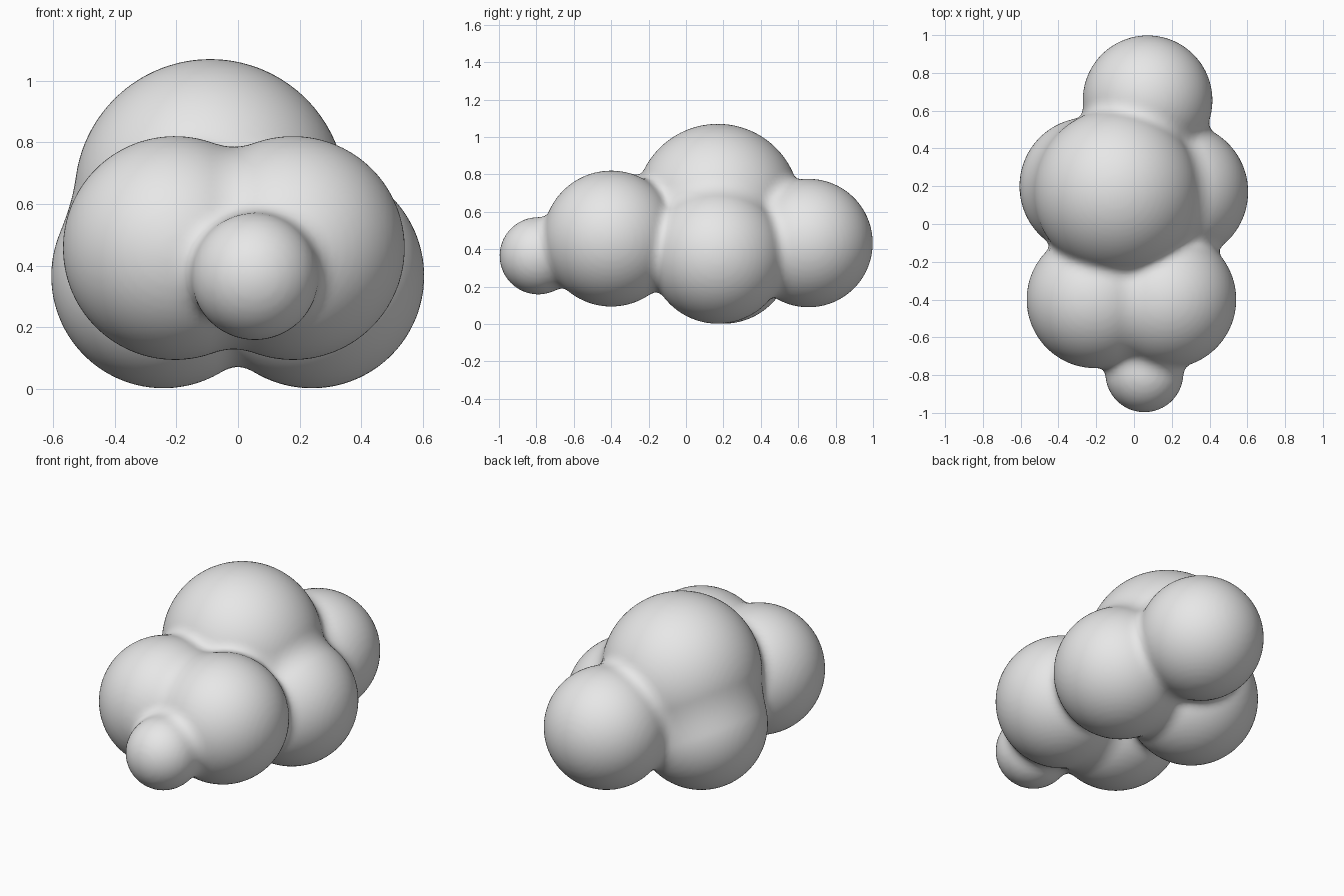
import bpy, bmesh
from mathutils import Matrix, Vector

if "Cube" in bpy.data.objects:
    bpy.data.objects.remove(bpy.data.objects["Cube"])

# Puffs: centre x, y, z and radius
PUFFS = [
    ((-0.205, -0.40, 0.457), 0.363),   # front left
    ((0.178, -0.40, 0.457), 0.363),    # front right
    ((-0.242, 0.20, 0.366), 0.364),    # middle left
    ((0.240, 0.17, 0.366), 0.364),     # middle right
    ((-0.090, 0.17, 0.630), 0.440),    # crown
    ((0.072, 0.655, 0.433), 0.343),    # back
    ((0.055, -0.79, 0.365), 0.206),    # small nose puff
]
PUFFS = [(Vector(c), r) for c, r in PUFFS]
BLEND = 0.07


def blended_distance(p):
    """Distance to the softly merged puffs, with its gradient."""
    dist, grad = None, None
    for centre, radius in PUFFS:
        offset = p - centre
        length = max(offset.length, 1e-6)
        d, n = length - radius, offset / length
        if dist is None:
            dist, grad = d, n
            continue
        h = min(1.0, max(0.0, 0.5 + 0.5 * (d - dist) / BLEND))
        dist = d + (dist - d) * h - BLEND * h * (1 - h)
        grad = n.lerp(grad, h)
    return dist, grad


# Overlapping spheres
bm = bmesh.new()
for centre, radius in PUFFS:
    bmesh.ops.create_icosphere(bm, subdivisions=5, radius=radius,
                               matrix=Matrix.Translation(centre))
mesh = bpy.data.meshes.new("cloud")
bm.to_mesh(mesh)
bm.free()
cloud = bpy.data.objects.new("cloud", mesh)
bpy.context.collection.objects.link(cloud)
bpy.context.view_layer.objects.active = cloud
cloud.select_set(True)

# Fuse into a single skin
remesh = cloud.modifiers.new("fuse", 'REMESH')
remesh.mode = 'VOXEL'
remesh.voxel_size = 0.02
bpy.ops.object.modifier_apply(modifier=remesh.name)

# Pull the skin onto the rounded blend between puffs
for v in cloud.data.vertices:
    p = v.co.copy()
    for _ in range(5):
        d, g = blended_distance(p)
        p -= g * (d / max(g.length_squared, 0.2))
    v.co = p

# Plain cloud colour, smooth shading
grey = bpy.data.materials.new("cloud_white")
grey.diffuse_color = (0.8, 0.8, 0.8, 1)
grey.use_nodes = True
grey.node_tree.nodes["Principled BSDF"].inputs["Base Color"].default_value = grey.diffuse_color
cloud.data.materials.clear()
cloud.data.materials.append(grey)
for poly in cloud.data.polygons:
    poly.material_index = 0
    poly.use_smooth = True
